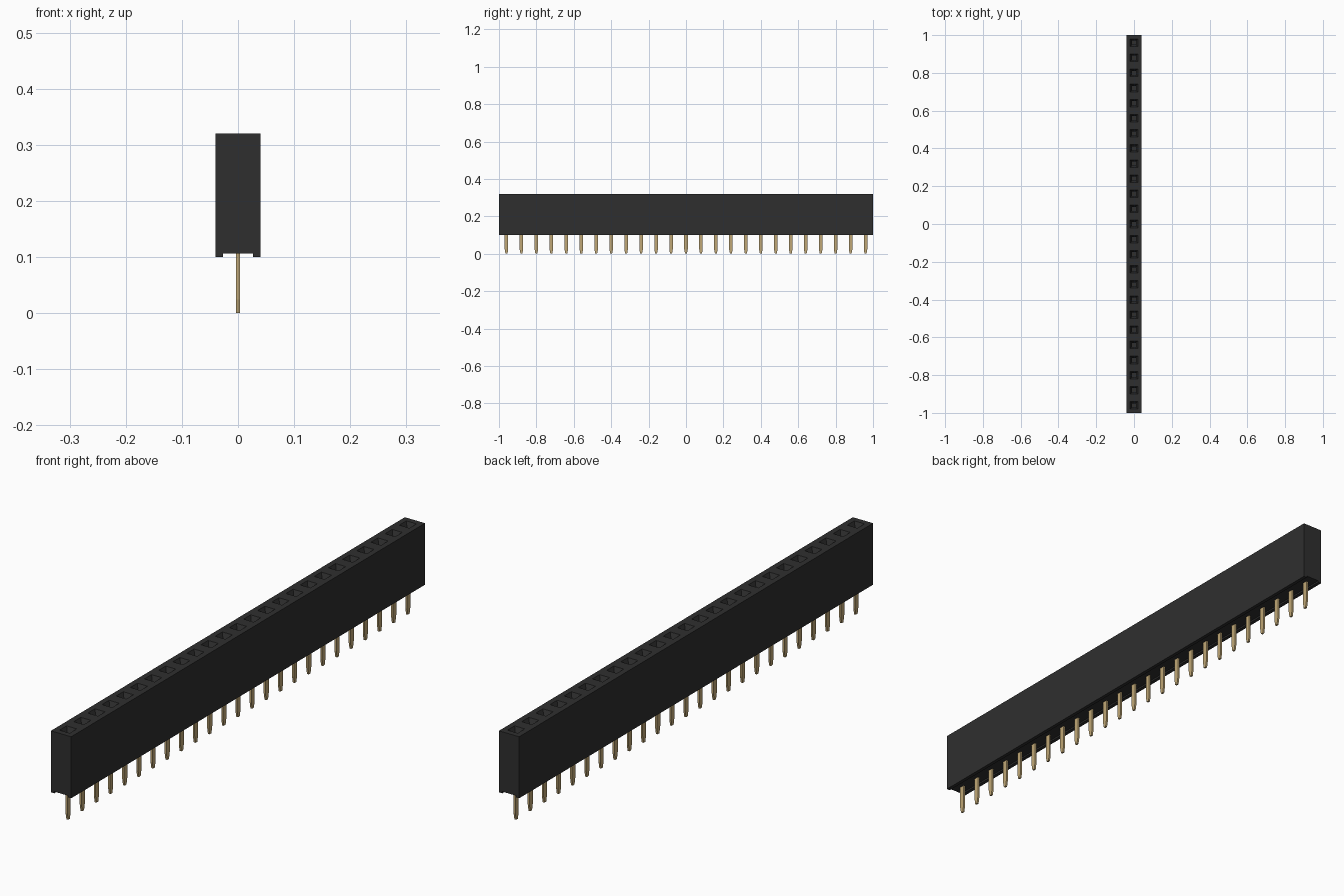
import bpy
import bmesh

PINS = 25
PITCH = 0.08
HALF = PITCH / 2
TOP, BASE, GROOVE = 0.32, 0.10, 0.106

cube = bpy.data.objects.get("Cube")
if cube:
    bpy.data.objects.remove(cube, do_unlink=True)


def material(name, color):
    mat = bpy.data.materials.new(name)
    mat.use_nodes = True
    mat.diffuse_color = (*color, 1)
    mat.node_tree.nodes["Principled BSDF"].inputs["Base Color"].default_value = (*color, 1)
    return mat


def finish(bm, name, mat):
    bmesh.ops.remove_doubles(bm, verts=bm.verts[:], dist=0.0001)
    bmesh.ops.recalc_face_normals(bm, faces=bm.faces[:])
    mesh = bpy.data.meshes.new(name)
    bm.to_mesh(mesh)
    bm.free()
    mesh.materials.append(mat)
    obj = bpy.data.objects.new(name, mesh)
    bpy.context.collection.objects.link(obj)
    return obj


def loft(bm, rings, cap_start=False, cap_end=False):
    """Skin rectangular rings given as (y centre, half x, half y, z)."""
    loops = [[bm.verts.new((sx * hx, y + sy * hy, z))
              for sx, sy in ((-1, -1), (1, -1), (1, 1), (-1, 1))]
             for y, hx, hy, z in rings]
    for a, b in zip(loops, loops[1:]):
        for i in range(4):
            j = (i + 1) % 4
            bm.faces.new((a[i], a[j], b[j], b[i]))
    if cap_start:
        bm.faces.new(loops[0][::-1])
    if cap_end:
        bm.faces.new(loops[-1])


black = material("black plastic", (0.028, 0.028, 0.028))
gold = material("gold metal", (0.53, 0.39, 0.18))
centres = [(i - (PINS - 1) / 2) * PITCH for i in range(PINS)]

# Housing: grooved profile swept along the row, with a funnel socket per cell
profile = [(-HALF, TOP), (-HALF, BASE), (-0.027, BASE), (-0.027, GROOVE),
           (0.027, GROOVE), (0.027, BASE), (HALF, BASE), (HALF, TOP)]
bm = bmesh.new()
sections = [[bm.verts.new((x, -1 + i * PITCH, z)) for x, z in profile]
            for i in range(PINS + 1)]
for a, b in zip(sections, sections[1:]):
    for i in range(len(profile) - 1):
        bm.faces.new((a[i], a[i + 1], b[i + 1], b[i]))
bm.faces.new(sections[0])
bm.faces.new(sections[-1][::-1])
for y in centres:
    loft(bm, [(y, HALF, HALF, TOP), (y, 0.02, 0.02, TOP),
              (y, 0.011, 0.011, TOP - 0.02), (y, 0.011, 0.011, 0.15)], cap_end=True)
finish(bm, "housing", black)

# Pins: flat blades narrowing to a tip
bm = bmesh.new()
for y in centres:
    loft(bm, [(y, 0.0035, 0.005, 0.0), (y, 0.0035, 0.0095, 0.024),
              (y, 0.0035, 0.0095, GROOVE + 0.004)], True, True)
finish(bm, "pins", gold)

# Contacts: a short spring leaf deep in each socket
bm = bmesh.new()
for y in centres:
    loft(bm, [(y, 0.003, 0.003, 0.151), (y, 0.003, 0.003, 0.20)], True, True)
finish(bm, "socket_contacts", gold)
